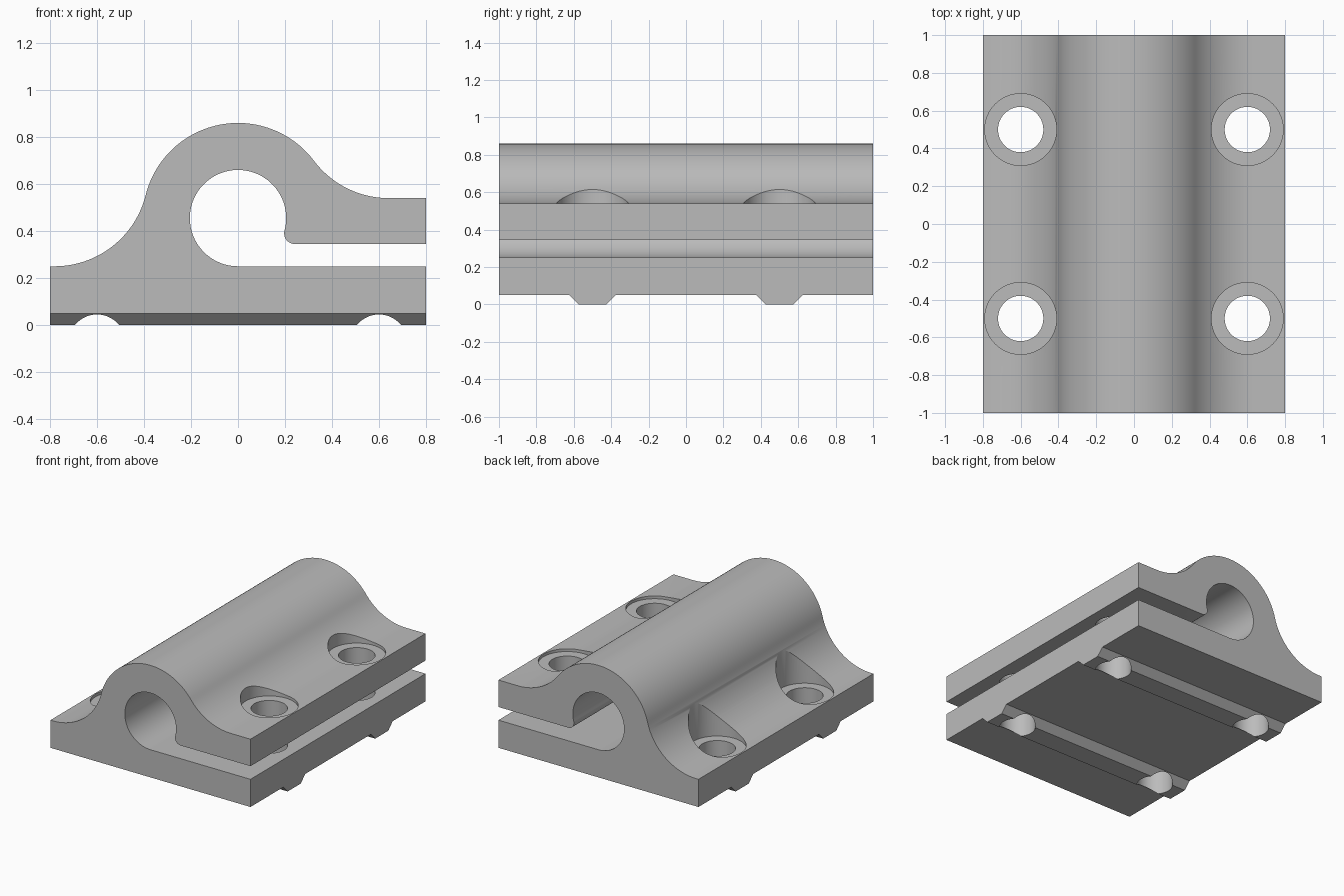
import bpy, bmesh
from math import cos, sin, radians, degrees, atan2, hypot
from mathutils import Vector

if "Cube" in bpy.data.objects:
    bpy.data.objects.remove(bpy.data.objects["Cube"], do_unlink=True)

grey = bpy.data.materials.new("plain_grey")
grey.use_nodes = True
colour = (0.5, 0.5, 0.5, 1)
grey.diffuse_color = colour
grey.node_tree.nodes["Principled BSDF"].inputs["Base Color"].default_value = colour

BORE_Z, BORE_R, OUTER_R = 0.455, 0.205, 0.405
FLARE_R, TIP_R = 0.4, 0.045
SLAB_Z, SLOT_Z, ARM_Z = 0.25, 0.345, 0.54


def arc(cx, cz, r, start, end, steps):
    """Points along an arc, angles in degrees."""
    angles = [radians(start + (end - start) * i / steps) for i in range(steps + 1)]
    return [(cx + r * cos(a), cz + r * sin(a)) for a in angles]


def tangent_circle(r, base_r, cz):
    """Distance out and angle of a circle touching one round the bore axis."""
    dz = cz - BORE_Z
    dx = ((base_r + r) ** 2 - dz ** 2) ** 0.5
    return dx, degrees(atan2(dz, dx))


def extrude(name, points, vector):
    """Solid made by sweeping a closed outline along a vector."""
    bm = bmesh.new()
    face = bm.faces.new([bm.verts.new(p) for p in points])
    swept = bmesh.ops.extrude_face_region(bm, geom=[face])["geom"]
    bmesh.ops.translate(bm, vec=Vector(vector),
                        verts=[v for v in swept if isinstance(v, bmesh.types.BMVert)])
    bmesh.ops.recalc_face_normals(bm, faces=bm.faces)
    mesh = bpy.data.meshes.new(name)
    bm.to_mesh(mesh)
    bm.free()
    obj = bpy.data.objects.new(name, mesh)
    bpy.context.collection.objects.link(obj)
    mesh.materials.append(grey)
    return obj


def combine(target, tool, operation):
    """Apply a boolean and discard the tool."""
    tool.hide_render = True
    mod = target.modifiers.new(tool.name, 'BOOLEAN')
    mod.operation, mod.solver, mod.object = operation, 'EXACT', tool
    bpy.context.view_layer.objects.active = target
    bpy.ops.object.modifier_apply(modifier=mod.name)
    bpy.data.objects.remove(tool, do_unlink=True)


# Clamp body: slab, bore, rounded lip, upper arm, hump and flared foot
tip_x, tip_a = tangent_circle(TIP_R, BORE_R, SLOT_Z + TIP_R)
arm_x, arm_a = tangent_circle(FLARE_R, OUTER_R, ARM_Z + FLARE_R)
foot_x, foot_a = tangent_circle(FLARE_R, OUTER_R, SLAB_Z + FLARE_R)

outline = [(-0.8, 0.05), (0.8, 0.05), (0.8, SLAB_Z)]
outline += arc(0, BORE_Z, BORE_R, 270, tip_a, 64)
outline += arc(tip_x, SLOT_Z + TIP_R, TIP_R, 180 + tip_a, 270, 12)[1:]
outline += [(0.8, SLOT_Z), (0.8, ARM_Z)]
outline += arc(arm_x, ARM_Z + FLARE_R, FLARE_R, 270, 180 + arm_a, 24)
outline += arc(0, BORE_Z, OUTER_R, arm_a, 180 - foot_a, 56)[1:]
outline += arc(-foot_x, SLAB_Z + FLARE_R, FLARE_R, -foot_a, -90, 28)[1:]
outline += [(-0.8, SLAB_Z)]
body = extrude("clamp_body", [(x, -1, z) for x, z in outline], (0, 2, 0))

# Two tapered locating ribs under the slab
for y in (-0.5, 0.5):
    rib = [(-0.125, 0.1), (-0.125, 0.05), (-0.075, 0), (0.075, 0), (0.125, 0.05), (0.125, 0.1)]
    combine(body, extrude("rib", [(-0.8, y + dy, z) for dy, z in rib], (1.6, 0, 0)), 'UNION')

# Four bolt holes with shallow head recesses
for x, seat in ((-0.6, SLAB_Z), (0.6, ARM_Z)):
    for y in (-0.5, 0.5):
        for name, r, low in (("bolt_hole", 0.12, -0.1), ("head_recess", 0.19, seat - 0.02)):
            ring = [(px, py, low) for px, py in arc(x, y, r, 0, 360, 64)[:-1]]
            combine(body, extrude(name, ring, (0, 0, 1.2 - low)), 'DIFFERENCE')

# Smooth curved walls, crisp edges
bpy.ops.object.select_all(action='DESELECT')
body.select_set(True)
bpy.context.view_layer.objects.active = body
bpy.ops.object.shade_smooth_by_angle(angle=radians(25))
